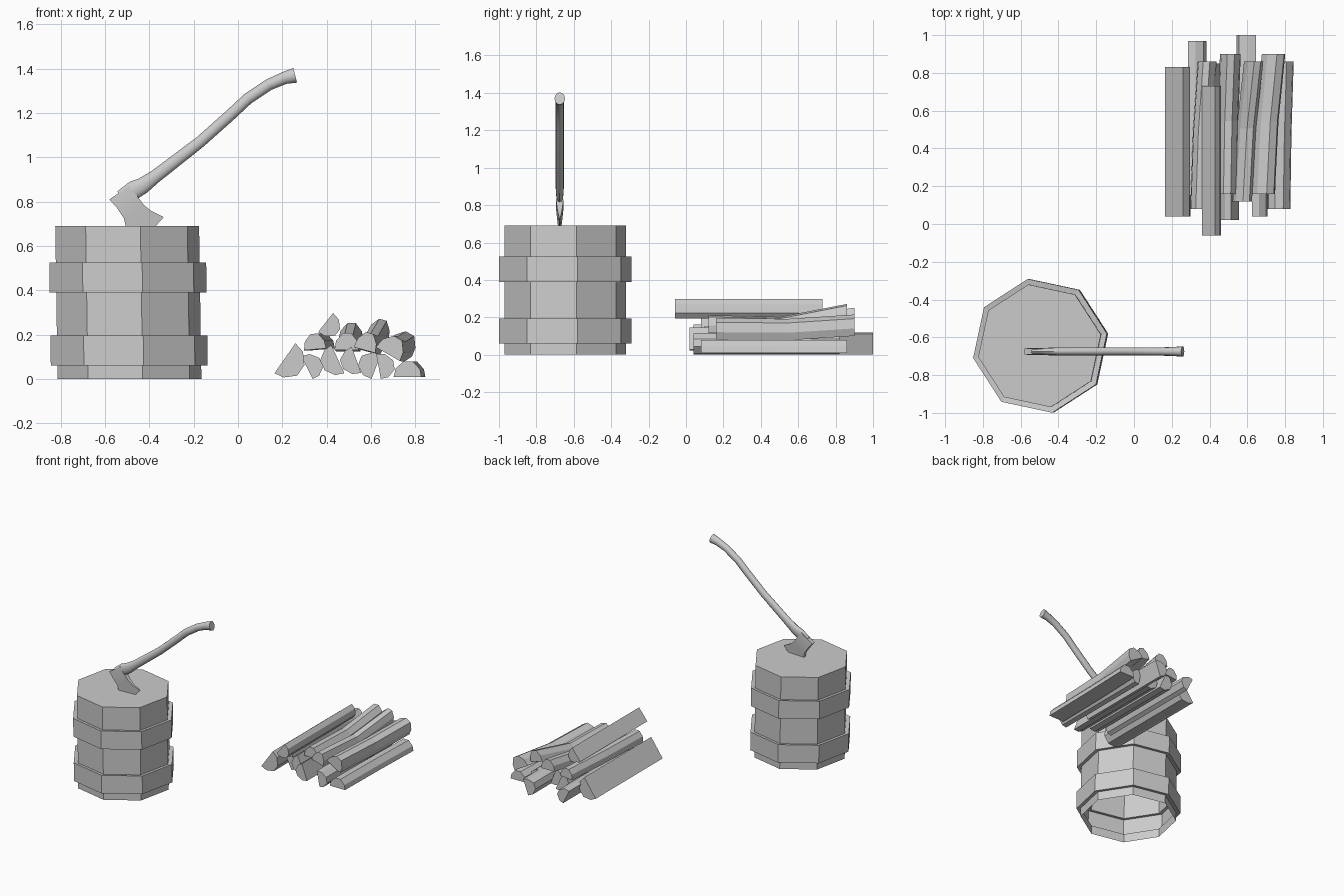
import bpy, bmesh, math
from mathutils import Vector

cube = bpy.data.objects.get("Cube")
if cube:
    bpy.data.objects.remove(cube, do_unlink=True)

grey = bpy.data.materials.new("light_grey")
grey.use_nodes = True
grey.diffuse_color = (0.6, 0.6, 0.6, 1)
grey.node_tree.nodes["Principled BSDF"].inputs["Base Color"].default_value = (0.6, 0.6, 0.6, 1)


def loft(name, rings, cap_start=True, cap_end=True, smooth=None):
    """Skin a list of closed rings of equal length."""
    bm = bmesh.new()
    loops = [[bm.verts.new(p) for p in ring] for ring in rings]
    n = len(loops[0])
    for a, b in zip(loops, loops[1:]):
        for i in range(n):
            j = (i + 1) % n
            bm.faces.new((a[i], a[j], b[j], b[i]))
    if cap_start:
        bm.faces.new(loops[0][::-1])
    if cap_end:
        bm.faces.new(loops[-1])
    bmesh.ops.recalc_face_normals(bm, faces=bm.faces)
    mesh = bpy.data.meshes.new(name)
    bm.to_mesh(mesh)
    bm.free()
    mesh.materials.append(grey)
    obj = bpy.data.objects.new(name, mesh)
    bpy.context.collection.objects.link(obj)
    if smooth:
        bpy.ops.object.select_all(action='DESELECT')
        obj.select_set(True)
        bpy.context.view_layer.objects.active = obj
        bpy.ops.object.shade_smooth_by_angle(angle=math.radians(smooth))
    return obj


# Chopping block: eight sides, two raised bands, open underneath
def octagon(radius, z):
    lean = 0.015 * (0.35 - z)
    return [(-0.495 + lean + radius * math.cos(math.radians(10.4 + 45 * i)),
             -0.645 + radius * math.sin(math.radians(10.4 + 45 * i)), z) for i in range(8)]


body, band = 0.33, 0.36
profile = [(body, 0), (body, 0.065), (band, 0.06), (band, 0.195), (body, 0.19),
           (body, 0.395), (band, 0.39), (band, 0.525), (body, 0.52), (body, 0.69)]
loft("chopping_block", [octagon(r, z) for r, z in profile], cap_start=False)

# Axe handle: oval sections swept along a curved path (x, z, in-plane radius, y radius)
AXE_Y = -0.675
path = [(-0.53, 0.82, 0.03, 0.015), (-0.47, 0.852, 0.042, 0.019), (-0.43, 0.872, 0.037, 0.021),
        (-0.375, 0.912, 0.03, 0.022), (-0.17, 1.07, 0.026, 0.022), (-0.03, 1.195, 0.026, 0.022),
        (0.045, 1.265, 0.026, 0.022), (0.14, 1.328, 0.026, 0.022),
        (0.21, 1.358, 0.028, 0.024), (0.258, 1.37, 0.034, 0.028)]
rings = []
for i, (x, z, r, ry) in enumerate(path):
    a, b = path[max(i - 1, 0)], path[min(i + 1, len(path) - 1)]
    t = Vector((b[0] - a[0], 0, b[1] - a[1])).normalized()
    side = Vector((-t.z, 0, t.x))
    ring = []
    for k in range(12):
        ang = math.tau * k / 12
        ring.append(Vector((x, AXE_Y, z)) + side * r * math.cos(ang)
                    + Vector((0, ry * math.sin(ang), 0)))
    rings.append(ring)
loft("axe_handle", rings, smooth=45)

# Axe head: wedge sections from poll to edge (left x, z, right x, z, half thickness)
sections = [(-0.58, 0.81, -0.49, 0.872, 0.016), (-0.545, 0.77, -0.455, 0.825, 0.019),
            (-0.515, 0.725, -0.425, 0.785, 0.014), (-0.505, 0.68, -0.39, 0.757, 0.009),
            (-0.515, 0.615, -0.335, 0.73, 0.002)]
rings = []
for lx, lz, rx, rz, th in sections:
    left, right = Vector((lx, 0, lz)), Vector((rx, 0, rz))
    out = Vector((rz - lz, 0, lx - rx)).normalized()
    bow = 0.022 if th < 0.005 else 0.0
    ring = []
    for f, s in ((0, 1), (0.33, 1), (0.67, 1), (1, 1), (1, -1), (0.67, -1), (0.33, -1), (0, -1)):
        p = left.lerp(right, f) + out * bow * math.sin(math.pi * f)
        ring.append(p + Vector((0, AXE_Y + s * th, 0)))
    rings.append(ring)
loft("axe_head", rings, smooth=35)

# Split logs: half-round section, straight or kinked along the length
HALF_ROUND = [(-0.5, 0), (0.5, 0), (0.45, 0.5), (0.2, 1), (-0.15, 1), (-0.43, 0.55)]


def split_log(name, x, z, bulge, w, h, y0, y1, dx=0.0, dz=0.0):
    up = Vector((math.cos(math.radians(bulge)), 0, math.sin(math.radians(bulge))))
    across = Vector((up.z, 0, -up.x))
    bend = 0.35 * dx
    stations = [(y0, 0, 0), (y0 + 0.52 * (y1 - y0), bend, -0.15 * dz), (y1, dx, dz)]
    rings = []
    for y, ox, oz in stations:
        centre = Vector((x + ox, y, z + oz))
        ring = [centre + across * u * w + up * (v - 0.45) * h for u, v in HALF_ROUND]
        rings.append([Vector((p.x, p.y, max(p.z, 0))) for p in ring])
    loft(name, rings)


logs = [
    (0.245, 0.07, -35, 0.165, 0.09, 0.04, 0.83),
    (0.34, 0.062, 25, 0.12, 0.07, 0.15, 0.97),
    (0.345, 0.165, 95, 0.10, 0.07, 0.08, 0.86, 0.04, 0.0),
    (0.42, 0.075, 205, 0.14, 0.075, 0.10, 0.85),
    (0.42, 0.235, -38, 0.11, 0.07, -0.06, 0.73),
    (0.49, 0.165, 90, 0.11, 0.075, 0.16, 0.90, 0.02, 0.045),
    (0.505, 0.075, 200, 0.125, 0.07, 0.02, 0.80),
    (0.59, 0.065, 160, 0.125, 0.08, 0.22, 1.0),
    (0.58, 0.165, 75, 0.10, 0.08, 0.12, 0.86, 0.06, 0.06),
    (0.665, 0.06, 10, 0.12, 0.07, 0.04, 0.82),
    (0.695, 0.145, 60, 0.125, 0.085, 0.16, 0.90, 0.055, 0.02),
    (0.765, 0.04, 90, 0.125, 0.07, 0.08, 0.86, 0.018, 0.0),
]
for i, spec in enumerate(logs, 1):
    split_log(f"split_log_{i}", *spec)
